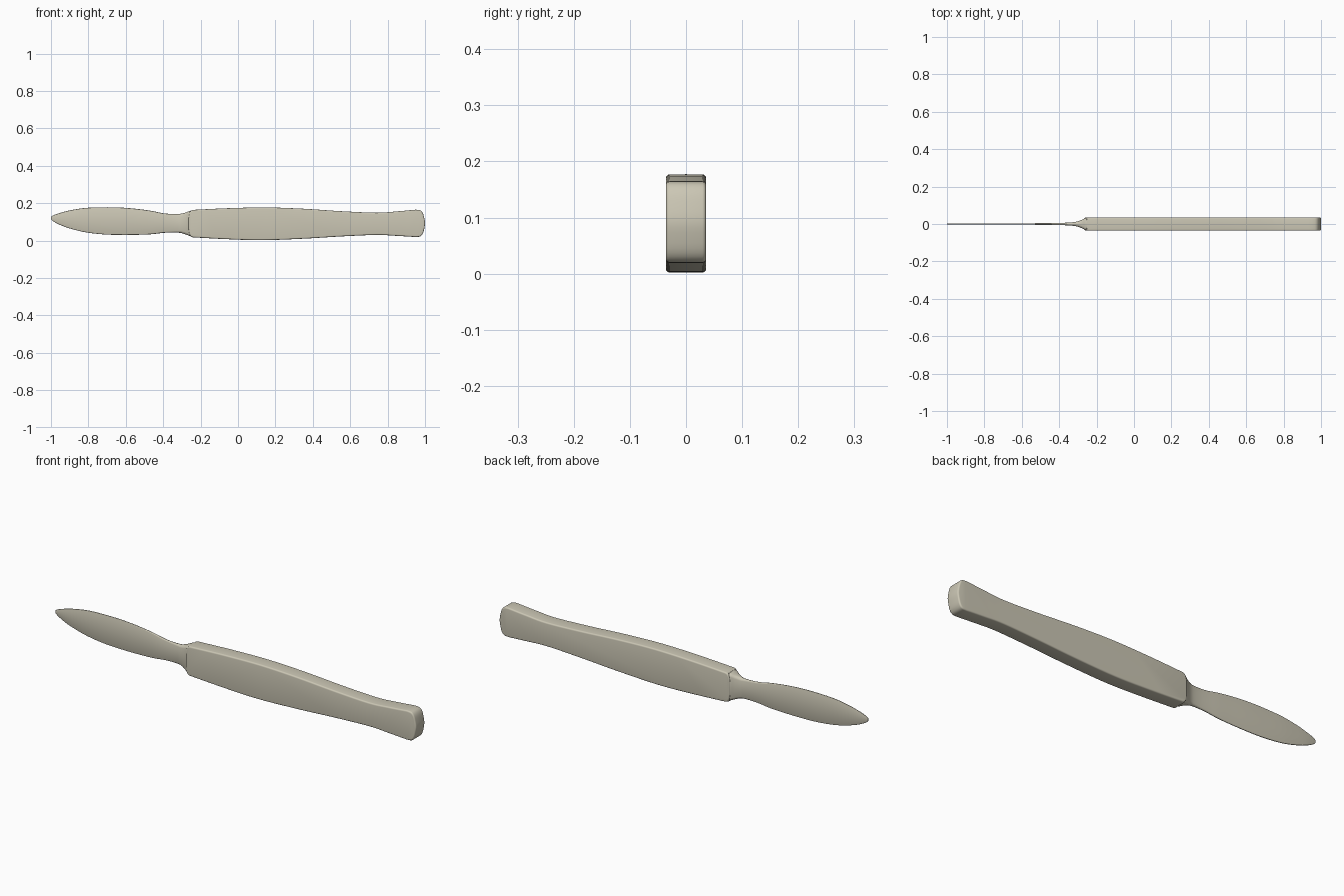
import bpy, bmesh
from mathutils import Vector

if "Cube" in bpy.data.objects:
    bpy.data.objects.remove(bpy.data.objects["Cube"])


def material(name, rgb):
    m = bpy.data.materials.new(name)
    m.diffuse_color = (*rgb, 1)
    m.use_nodes = True
    m.node_tree.nodes["Principled BSDF"].inputs["Base Color"].default_value = m.diffuse_color
    return m


bone = material("warm bone grey", (0.60, 0.57, 0.46))


def smooth_curve(pts, steps=5):
    """Catmull-Rom through points of any dimension."""
    p = [Vector(q) for q in pts]
    p = [2 * p[0] - p[1]] + p + [2 * p[-1] - p[-2]]
    out = []
    for i in range(1, len(p) - 2):
        a, b, c, d = p[i - 1:i + 3]
        for s in range(steps):
            t = s / steps
            out.append(0.5 * (2 * b + (c - a) * t + (2 * a - 5 * b + 4 * c - d) * t * t
                              + (3 * b - a - 3 * c + d) * t ** 3))
    return out + [p[-2]]


def finish(name, bm, angle):
    bmesh.ops.recalc_face_normals(bm, faces=bm.faces)
    me = bpy.data.meshes.new(name)
    bm.to_mesh(me)
    bm.free()
    me.materials.append(bone)
    ob = bpy.data.objects.new(name, me)
    bpy.context.collection.objects.link(ob)
    bpy.ops.object.select_all(action='DESELECT')
    ob.select_set(True)
    bpy.context.view_layer.objects.active = ob
    bpy.ops.object.shade_smooth_by_angle(angle=angle)
    return ob


# Handle: side outline extruded through y, with rounded rims
top = smooth_curve([(-0.24, 0.164), (-0.05, 0.173), (0.15, 0.177), (0.35, 0.170),
                    (0.55, 0.157), (0.74, 0.149), (0.85, 0.156), (0.95, 0.165)])
end = smooth_curve([(0.95, 0.165), (0.974, 0.162), (0.988, 0.147), (0.996, 0.12),
                    (1.0, 0.092), (0.996, 0.064), (0.988, 0.037), (0.974, 0.022), (0.95, 0.019)], 3)
bottom = smooth_curve([(0.95, 0.019), (0.85, 0.025), (0.74, 0.030), (0.55, 0.022),
                       (0.35, 0.010), (0.13, 0.002), (-0.05, 0.007), (-0.24, 0.017)])
front = [(-0.252, 0.020), (-0.260, 0.034), (-0.264, 0.06), (-0.264, 0.12), (-0.260, 0.146), (-0.252, 0.160)]
outline = top + end[1:-1] + bottom + [Vector(q) for q in front]
bm = bmesh.new()
face = bm.faces.new([bm.verts.new((p.x, -0.036, p.y)) for p in outline])
ext = bmesh.ops.extrude_face_region(bm, geom=[face])
bmesh.ops.translate(bm, vec=(0, 0.072, 0), verts=[v for v in ext["geom"] if isinstance(v, bmesh.types.BMVert)])
rims = [e for e in bm.edges if abs(e.verts[0].co.y - e.verts[1].co.y) < 1e-6]
bmesh.ops.bevel(bm, geom=rims, offset=0.007, segments=4, profile=0.5, affect='EDGES')
finish("handle", bm, 0.7)

# Blade and neck: stations of (x, bottom z, top z, half thickness)
stations = smooth_curve([
    (-1.0, 0.113, 0.127, 0.0015), (-0.985, 0.101, 0.136, 0.002), (-0.95, 0.083, 0.148, 0.003),
    (-0.90, 0.065, 0.161, 0.003), (-0.82, 0.045, 0.174, 0.003), (-0.72, 0.033, 0.178, 0.003),
    (-0.62, 0.030, 0.176, 0.0035), (-0.53, 0.031, 0.168, 0.004), (-0.46, 0.034, 0.158, 0.005),
    (-0.40, 0.041, 0.146, 0.006), (-0.35, 0.043, 0.142, 0.0075), (-0.31, 0.041, 0.143, 0.012),
    (-0.28, 0.033, 0.150, 0.022), (-0.262, 0.026, 0.157, 0.031), (-0.25, 0.023, 0.160, 0.032)], 4)
bm = bmesh.new()
rings = []
for x, lo, hi, h in stations:
    r = min(h, 0.012, (hi - lo) / 3)
    k = r * 0.3
    section = [(h, lo + r), (h, hi - r), (h - k, hi - k), (h - r, hi),
               (r - h, hi), (k - h, hi - k), (-h, hi - r), (-h, lo + r),
               (k - h, lo + k), (r - h, lo), (h - r, lo), (h - k, lo + k)]
    rings.append([bm.verts.new((x, y, z)) for y, z in section])
for a, b in zip(rings, rings[1:]):
    for i in range(12):
        j = (i + 1) % 12
        bm.faces.new((a[i], a[j], b[j], b[i]))
bm.faces.new(rings[0])
bm.faces.new(rings[-1])
bmesh.ops.remove_doubles(bm, verts=bm.verts, dist=1e-5)
finish("blade_and_neck", bm, 0.9)
